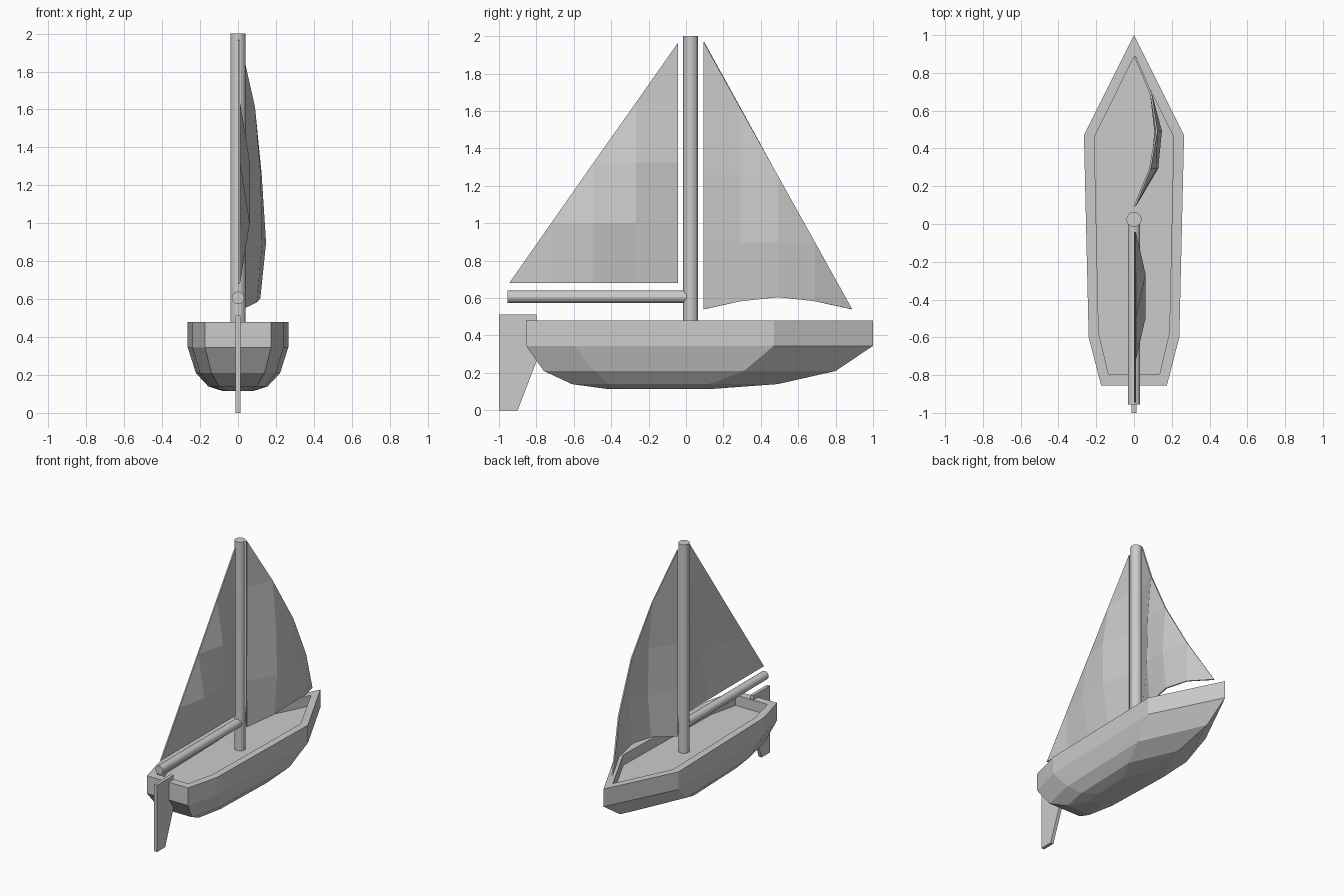
import bpy, bmesh
from mathutils import Matrix

if "Cube" in bpy.data.objects:
    bpy.data.objects.remove(bpy.data.objects["Cube"])


def finish(name, bm):
    bmesh.ops.recalc_face_normals(bm, faces=bm.faces[:])
    mesh = bpy.data.meshes.new(name)
    bm.to_mesh(mesh)
    bm.free()
    obj = bpy.data.objects.new(name, mesh)
    bpy.context.collection.objects.link(obj)
    return obj


def ring(bm, z, bow_y, half):
    """Closed outline: bow point plus mirrored shoulder, quarter and transom points."""
    pts = [(0, bow_y)] + half + [(-x, y) for x, y in reversed(half)]
    return [bm.verts.new((x, y, z)) for x, y in pts]


def rod(name, radius, length, matrix, sides=16):
    bm = bmesh.new()
    bmesh.ops.create_cone(bm, cap_ends=True, segments=sides, radius1=radius,
                          radius2=radius, depth=length, matrix=matrix)
    return finish(name, bm)


def sail(name, luff_y, tip_y, z0, z1, bulge, foot_rise=(0, 0, 0, 0, 0), n=4):
    """Triangular grid; bulge[row][column] is the sideways belly."""
    bm = bmesh.new()
    v = {}
    for j in range(n + 1):
        for i in range(n + 1 - j):
            y = luff_y + (tip_y - luff_y) * i / n
            z = z0 + (z1 - z0) * j / n + (foot_rise[i] if j == 0 else 0)
            v[i, j] = bm.verts.new((0.005 + bulge[j][i], y, z))
    for j in range(n):
        for i in range(n - j):
            corners = [v[i, j], v[i + 1, j]]
            if i + j < n - 1:
                corners.append(v[i + 1, j + 1])
            bm.faces.new(corners + [v[i, j + 1]])
    obj = finish(name, bm)
    mod = obj.modifiers.new("cloth_thickness", 'SOLIDIFY')
    mod.thickness = 0.01
    mod.offset = 0
    return obj


# Hull: stacked outlines from the deck well, over the rim, down to the keel
rim = [(0.265, 0.47), (0.24, -0.6), (0.174, -0.855)]
well = [(0.21, 0.46), (0.187, -0.575), (0.135, -0.795)]
levels = [
    (0.40, 0.885, well),
    (0.48, 0.885, well),
    (0.48, 1.0, rim),
    (0.345, 1.0, rim),
    (0.21, 0.80, [(0.222, 0.31), (0.2, -0.49), (0.14, -0.76)]),
    (0.14, 0.49, [(0.157, 0.13), (0.14, -0.41), (0.1, -0.61)]),
    (0.115, 0.15, [(0.08, -0.03), (0.07, -0.31), (0.05, -0.43)]),
]
bm = bmesh.new()
rings = [ring(bm, *lv) for lv in levels]
for a, b in zip(rings, rings[1:]):
    for k in range(len(a)):
        m = (k + 1) % len(a)
        bm.faces.new((a[k], a[m], b[m], b[k]))
bm.faces.new(rings[0])
bm.faces.new(rings[-1])
finish("hull", bm)

# Mast and boom
rod("mast", 0.04, 1.6, Matrix.Translation((0, 0.025, 1.2)))
rod("boom", 0.033, 0.975,
    Matrix.Translation((0, -0.4675, 0.607)) @ Matrix.Rotation(1.5707963, 4, 'X'))

# Rudder: side profile extruded across x
bm = bmesh.new()
profile = [(-1, 0), (-0.9, 0), (-0.8, 0.26), (-0.8, 0.513), (-1, 0.513)]
face = bm.faces.new([bm.verts.new((-0.0125, y, z)) for y, z in profile])
ext = bmesh.ops.extrude_face_region(bm, geom=[face])
bmesh.ops.translate(bm, vec=(0.025, 0, 0),
                    verts=[g for g in ext["geom"] if isinstance(g, bmesh.types.BMVert)])
finish("rudder", bm)

# Sails
sail("main_sail", -0.043, -0.945, 0.68, 1.965,
     [(0, 0, 0, 0, 0), (0, 0.052, 0.052, 0), (0, 0.052, 0), (0, 0), (0,)])
sail("jib_sail", 0.095, 0.887, 0.54, 1.97,
     [(0, 0.09, 0.108, 0.085, 0), (0, 0.118, 0.138, 0.085),
      (0, 0.11, 0.115), (0, 0.08), (0,)],
     foot_rise=(0, 0.043, 0.065, 0.043, 0))
